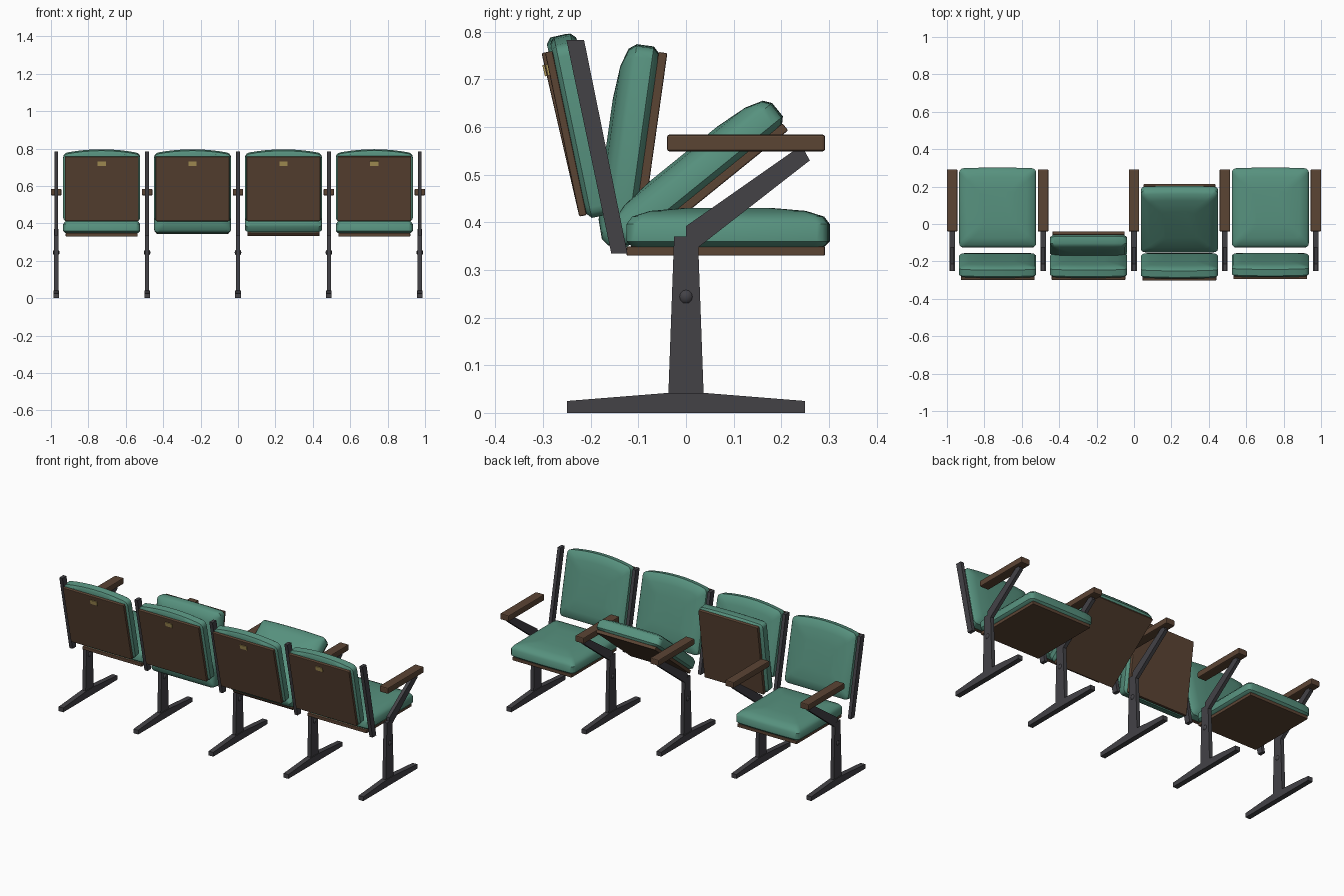
import bpy, bmesh, math
from mathutils import Matrix, Vector

if "Cube" in bpy.data.objects:
    bpy.data.objects.remove(bpy.data.objects["Cube"])


def material(name, color):
    m = bpy.data.materials.new(name)
    m.diffuse_color = (*color, 1)
    m.use_nodes = True
    m.node_tree.nodes["Principled BSDF"].inputs["Base Color"].default_value = m.diffuse_color
    return m


GREEN = material("green fabric", (0.095, 0.285, 0.21))
WOOD = material("brown wood", (0.105, 0.058, 0.034))
METAL = material("dark metal", (0.056, 0.054, 0.062))
BRASS = material("brass", (0.42, 0.31, 0.1))


def finish(name, bm, mat, matrix=Matrix(), smooth=None):
    bm.transform(matrix)
    bmesh.ops.recalc_face_normals(bm, faces=bm.faces)
    mesh = bpy.data.meshes.new(name)
    bm.to_mesh(mesh)
    bm.free()
    mesh.materials.append(mat)
    ob = bpy.data.objects.new(name, mesh)
    bpy.context.collection.objects.link(ob)
    if smooth:
        bpy.ops.object.select_all(action='DESELECT')
        ob.select_set(True)
        bpy.context.view_layer.objects.active = ob
        bpy.ops.object.shade_smooth_by_angle(angle=math.radians(smooth))
    return ob


def box(name, lo, hi, mat, matrix=Matrix(), bevel=0.0):
    bm = bmesh.new()
    bmesh.ops.create_cube(bm, size=1)
    lo, hi = Vector(lo), Vector(hi)
    for v in bm.verts:
        v.co = Vector(((lo[i] + hi[i]) / 2 + v.co[i] * (hi[i] - lo[i]) for i in range(3)))
    if bevel:
        bmesh.ops.bevel(bm, geom=bm.edges[:], offset=bevel, segments=2,
                        profile=0.5, affect='EDGES')
    return finish(name, bm, mat, matrix)


def side_plate(name, x, width, points, mat):
    """Extrude a (y, z) outline along x."""
    bm = bmesh.new()
    f = bm.faces.new([bm.verts.new((x - width / 2, y, z)) for y, z in points])
    r = bmesh.ops.extrude_face_region(bm, geom=[f])
    bmesh.ops.translate(bm, vec=(width, 0, 0),
                        verts=[g for g in r["geom"] if isinstance(g, bmesh.types.BMVert)])
    return finish(name, bm, mat)


def outline(half, v0, v1, bow, inset, radius=0.022):
    """Rounded rectangle whose far end is bowed outward."""
    h, a, b = half - inset, v0 + inset, v1 - inset
    pts = []
    for cx, cy, start in ((h - radius, b - radius, 0), (-h + radius, b - radius, 90),
                          (-h + radius, a + radius, 180), (h - radius, a + radius, 270)):
        for k in range(4):
            t = math.radians(start + 30 * k)
            pts.append((cx + radius * math.cos(t), cy + radius * math.sin(t)))
        if start == 0:      # points along the bowed end
            pts += [((h - radius) * (1 - k / 4), b) for k in range(1, 8)]
    mid = (a + b) / 2
    return [(x, y + (bow * (1 - (x / half) ** 2) if y > mid else 0)) for x, y in pts]


def cushion(name, half, v0, v1, bow, layers, matrix):
    """Stack inset outlines into a padded, crowned cushion."""
    bm = bmesh.new()
    rings = [[bm.verts.new((x, y, n)) for x, y in outline(half, v0, v1, bow, inset)]
             for inset, n in layers]
    for r0, r1 in zip(rings, rings[1:]):
        for i in range(len(r0)):
            j = (i + 1) % len(r0)
            bm.faces.new((r0[i], r0[j], r1[j], r1[i]))
    bm.faces.new(rings[0])
    bm.faces.new(rings[-1])
    return finish(name, bm, GREEN, matrix, 40)


SPACING = 0.486

# Stands, uprights and armrests
for i in range(5):
    x = (i - 2) * SPACING
    side_plate("foot", x, 0.03, [(-0.25, 0), (0.25, 0), (0.25, 0.025), (0.037, 0.042),
                                 (-0.037, 0.042), (-0.25, 0.025)], METAL)
    side_plate("column", x, 0.022, [(-0.037, 0.04), (0.037, 0.04), (0.025, 0.37),
                                    (-0.025, 0.37)], METAL)
    side_plate("arm_bracket", x, 0.02, [(0, 0.34), (0.025, 0.347), (0.26, 0.53),
                                        (0.247, 0.553), (0.23, 0.553), (0, 0.392)], METAL)
    side_plate("back_upright", x, 0.02, [(-0.157, 0.335), (-0.123, 0.335),
                                         (-0.214, 0.783), (-0.251, 0.783)], METAL)
    box("armrest", (x - 0.028, -0.04, 0.549), (x + 0.028, 0.292, 0.584), WOOD, bevel=0.005)
    bm = bmesh.new()
    bmesh.ops.create_uvsphere(bm, u_segments=12, v_segments=8, radius=0.018)
    finish("bolt", bm, METAL, Matrix.Translation((x, 0, 0.244)), 40)

# Seats: fold angle of the seat and tilt of the backrest
PIVOT = Matrix.Translation((0, -0.118, 0.352))
SEAT_LAYERS = [(0.012, 0.018), (0, 0.03), (0, 0.066), (0.012, 0.082), (0.05, 0.094), (0.12, 0.1)]
BACK_LAYERS = [(0.012, 0.015), (0, 0.025), (0, 0.06), (0.01, 0.07), (0.05, 0.078), (0.11, 0.082)]

for i, (fold, tilt) in enumerate([(0, 12.4), (82, 12.4), (39, 13), (0, 11.8)]):
    x = (i - 1.5) * SPACING
    seat = (PIVOT @ Matrix.Rotation(math.radians(fold), 4, 'X') @ PIVOT.inverted()
            @ Matrix.Translation((x, -0.125, 0.33)))
    box("seat_board", (-0.192, 0, 0), (0.192, 0.417, 0.019), WOOD, seat, 0.003)
    cushion("seat_cushion", 0.206, 0, 0.422, 0.005, SEAT_LAYERS, seat)

    s, c = math.sin(math.radians(tilt)), math.cos(math.radians(tilt))
    back = Matrix(((1, 0, 0, x), (0, -s, c, -0.224), (0, c, s, 0.412), (0, 0, 0, 1)))
    box("back_board", (-0.197, 0, 0), (0.197, 0.352, 0.016), WOOD, back, 0.003)
    cushion("back_cushion", 0.206, -0.008, 0.358, 0.022, BACK_LAYERS, back)
    box("number_plate", (-0.022, 0.303, -0.004), (0.022, 0.327, 0.002), BRASS, back)
